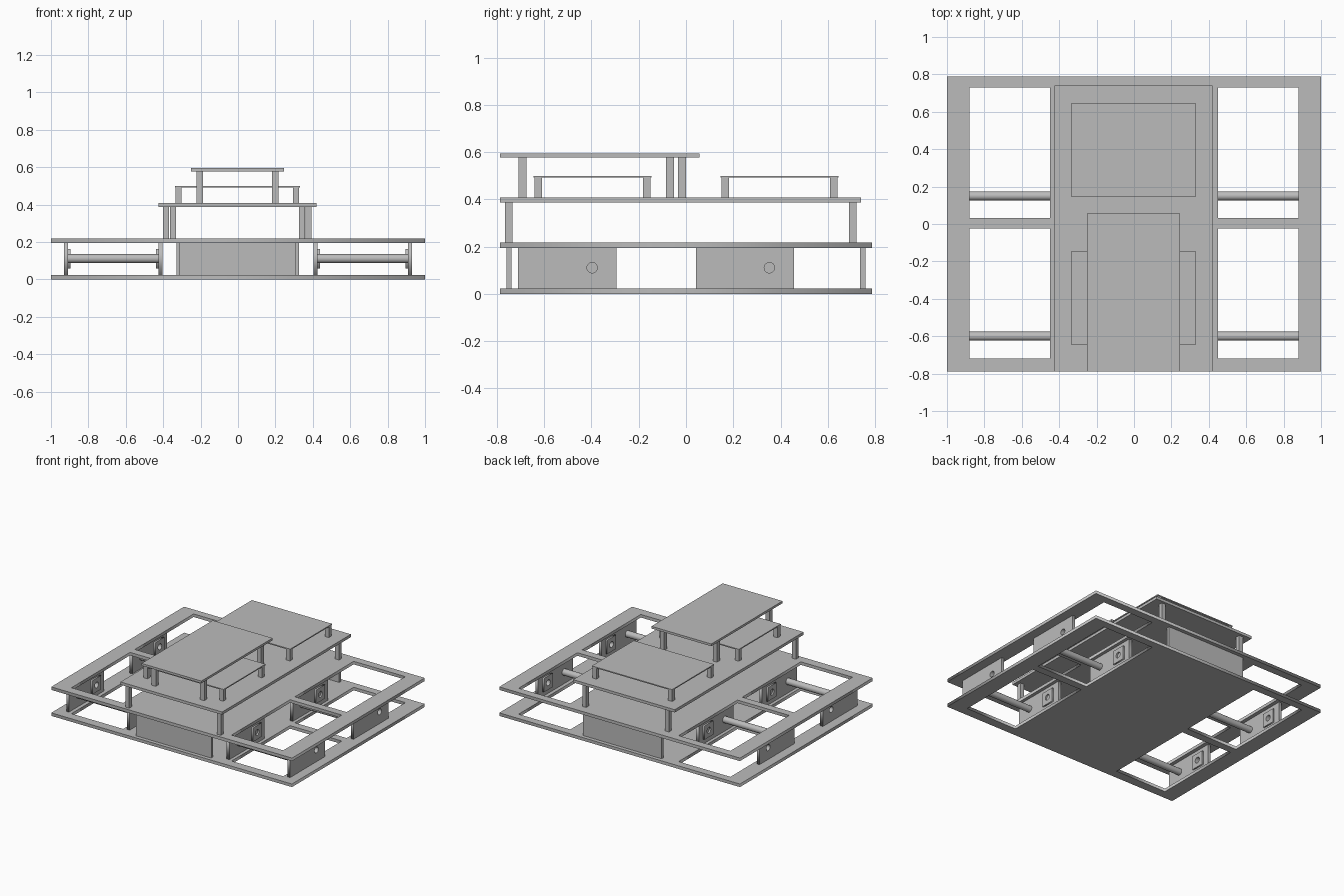
import bpy
import math
from mathutils import Matrix, Vector

old = bpy.data.objects.get("Cube")
if old:
    bpy.data.objects.remove(old, do_unlink=True)

GREY = (0.5, 0.5, 0.5, 1.0)
grey = bpy.data.materials.new("plain grey")
grey.use_nodes = True
grey.diffuse_color = GREY
grey.node_tree.nodes["Principled BSDF"].inputs["Base Color"].default_value = GREY


def rect(a0, a1, b0, b1):
    return [(a0, b0), (a1, b0), (a1, b1), (a0, b1)]


def circle(a, b, r, n=24):
    return [(a + r * math.cos(math.tau * i / n), b + r * math.sin(math.tau * i / n))
            for i in range(n)]


def sheet(name, loops, low, high, axis="z"):
    """Flat sheet from an outer loop and hole loops, between low and high on its axis."""
    curve = bpy.data.curves.new(name, "CURVE")
    curve.dimensions = "2D"
    curve.fill_mode = "BOTH"
    curve.extrude = (high - low) / 2
    for loop in loops:
        spline = curve.splines.new("POLY")
        spline.points.add(len(loop) - 1)
        for point, (a, b) in zip(spline.points, loop):
            point.co = (a, b, 0, 1)
        spline.use_cyclic_u = True
    temp = bpy.data.objects.new(name + "_outline", curve)
    bpy.context.collection.objects.link(temp)
    mesh = bpy.data.meshes.new_from_object(
        temp.evaluated_get(bpy.context.evaluated_depsgraph_get()))
    bpy.data.objects.remove(temp, do_unlink=True)
    mid = (low + high) / 2
    if axis == "x":  # drawn (y, z), thick along x
        turn = Matrix(((0, 0, 1, mid), (1, 0, 0, 0), (0, 1, 0, 0), (0, 0, 0, 1)))
    else:
        turn = Matrix.Translation((0, 0, mid))
    mesh.transform(turn)
    mesh.materials.clear()
    mesh.materials.append(grey)
    obj = bpy.data.objects.new(name, mesh)
    bpy.context.collection.objects.link(obj)
    return obj


def box(name, x0, x1, y0, y1, z0, z1):
    bpy.ops.mesh.primitive_cube_add(size=1)
    obj = bpy.context.object
    obj.name = name
    size = Vector((x1 - x0, y1 - y0, z1 - z0))
    mid = Vector((x0 + x1, y0 + y1, z0 + z1)) / 2
    obj.data.transform(Matrix.Translation(mid) @ Matrix.Diagonal((*size, 1)))
    obj.data.materials.append(grey)
    return obj


def post(name, x, y, z0, z1, w=0.032):
    box(name, x - w / 2, x + w / 2, y - w / 2, y + w / 2, z0, z1)


# Chassis: two identical decks with four wheel openings
BASE, UNDER, TOP = 0.023, 0.195, 0.218
openings = []
for x0, x1 in ((-0.88, -0.45), (0.45, 0.88)):
    for y0, y1 in ((-0.72, -0.025), (0.032, 0.73)):
        openings.append(rect(x0, x1, y0, y1))
outline = rect(-1, 1, -0.788, 0.788)
sheet("lower_deck", [outline] + openings, 0, BASE)
sheet("upper_deck", [outline] + openings, UNDER, TOP)

# End panels between the decks
box("front_panel", -0.315, 0.31, -0.76, -0.738, BASE, UNDER)
box("back_panel", -0.33, 0.325, 0.737, 0.76, BASE, UNDER)

# Wheel bays: outer and inner walls, bearings and axle
AXLE_Z = 0.111
for end, wall0, wall1, hole_y, axle_y in (("front", -0.71, -0.295, -0.397, -0.6),
                                          ("back", 0.042, 0.457, 0.353, 0.15)):
    hole = circle(hole_y, AXLE_Z, 0.022)
    wall = rect(wall0, wall1, BASE, UNDER)
    flange = rect(hole_y - 0.052, hole_y + 0.052, AXLE_Z - 0.052, AXLE_Z + 0.052)
    for side, s in (("left", 1), ("right", -1)):
        tag = end + "_" + side
        for part, loops, a, b in (("outer_wall", [wall, hole], 0.908, 0.93),
                                  ("outer_bearing", [flange, hole], 0.896, 0.908),
                                  ("inner_wall", [wall], 0.403, 0.426),
                                  ("inner_bearing", [flange, hole], 0.426, 0.438)):
            sheet(tag + "_" + part, loops, min(s * a, s * b), max(s * a, s * b), "x")
        bpy.ops.mesh.primitive_cylinder_add(
            vertices=32, radius=0.024, depth=0.482,
            location=(s * 0.667, axle_y, AXLE_Z), rotation=(0, math.pi / 2, 0))
        axle = bpy.context.object
        axle.name = tag + "_axle"
        axle.data.materials.append(grey)
        bpy.ops.object.shade_smooth_by_angle()

# Middle deck on four posts
MID, MID_TOP = 0.388, 0.409
box("middle_deck", -0.425, 0.42, -0.788, 0.74, MID, MID_TOP)
for side, s in (("left", 1), ("right", -1)):
    post("middle_front_post_" + side, s * 0.381 - 0.003, -0.75, TOP, MID)
    post("middle_back_post_" + side, s * 0.344 - 0.003, 0.705, TOP, MID)

# Two thin low trays on short posts
for end, y0, y1 in (("front", -0.645, -0.147), ("back", 0.147, 0.645)):
    box(end + "_tray", -0.336, 0.331, y0, y1, 0.492, 0.5)
    for side, x in (("left", 0.311), ("right", -0.318)):
        for n, y in enumerate((y0 + 0.019, y1 - 0.019)):
            post(f"{end}_tray_post_{side}_{n}", x, y, MID_TOP, 0.492)

# Top platform on four tall posts, the rear ones staggered
box("top_platform", -0.25, 0.247, -0.788, 0.057, 0.578, 0.595)
for name, x, y in (("front_left", 0.199, -0.692), ("front_right", -0.204, -0.692),
                   ("back_left", 0.199, -0.016), ("back_right", -0.204, -0.068)):
    post("platform_post_" + name, x, y, MID_TOP, 0.578, 0.034)
